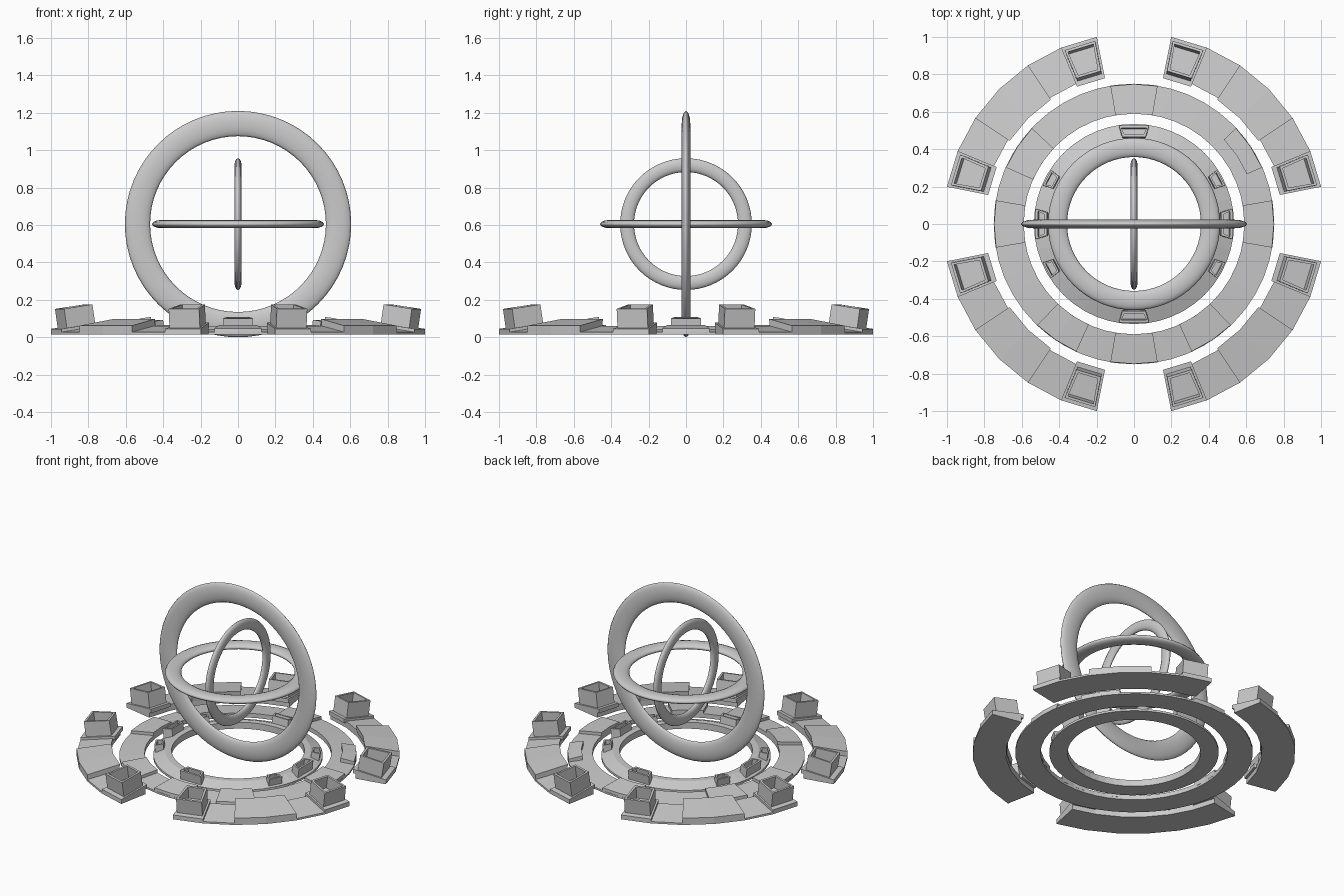
import bpy, bmesh
from math import sin, cos, radians, pi

if "Cube" in bpy.data.objects:
    bpy.data.objects.remove(bpy.data.objects["Cube"])


def finish(bm, name):
    bmesh.ops.recalc_face_normals(bm, faces=bm.faces)
    me = bpy.data.meshes.new(name)
    bm.to_mesh(me)
    bm.free()
    ob = bpy.data.objects.new(name, me)
    bpy.context.collection.objects.link(ob)
    return ob


def sweep(name, profile, a0, a1, n):
    """Sweep a closed (radius, z) profile around z from a0 to a1 degrees."""
    full = abs(a1 - a0) >= 360
    bm = bmesh.new()
    rows = []
    for i in range(n if full else n + 1):
        a = radians(a0 + (a1 - a0) * i / n)
        rows.append([bm.verts.new((r * cos(a), r * sin(a), z)) for r, z in profile])
    k = len(profile)
    for i in range(n):
        p, q = rows[i], rows[(i + 1) % len(rows)]
        for j in range(k):
            bm.faces.new((p[j], q[j], q[(j + 1) % k], p[(j + 1) % k]))
    if not full:
        bm.faces.new(rows[0])
        bm.faces.new(rows[-1])
    return finish(bm, name)


def tray(name, angle, r, z, depth, w_in, w_out, height, wall, sink, tilt):
    """Open-topped tapered box, leaning outward by tilt degrees."""
    a, t = radians(angle), radians(tilt)

    def place(u, v, w):
        rr = r + u * cos(t) + w * sin(t)
        zz = z - u * sin(t) + w * cos(t)
        return (rr * cos(a) - v * sin(a), rr * sin(a) + v * cos(a), zz)

    def loop(bm, m, w):
        d = depth / 2 - m
        return [bm.verts.new(place(u, v, w)) for u, v in
                ((-d, -w_in + m), (d, -w_out + m), (d, w_out - m), (-d, w_in - m))]

    bm = bmesh.new()
    loops = [loop(bm, 0, 0), loop(bm, 0, height),
             loop(bm, wall, height), loop(bm, wall, height - sink)]
    for p, q in zip(loops, loops[1:]):
        for j in range(4):
            bm.faces.new((p[j], p[(j + 1) % 4], q[(j + 1) % 4], q[j]))
    bm.faces.new(loops[0])
    bm.faces.new(loops[-1])
    return finish(bm, name)


def hoop(name, outer, inner, half, rot):
    """Flattened smooth torus."""
    bpy.ops.mesh.primitive_torus_add(
        major_segments=64, minor_segments=12,
        major_radius=(outer + inner) / 2, minor_radius=(outer - inner) / 2)
    ob = bpy.context.object
    ob.name = name
    ob.scale.z = half / ((outer - inner) / 2)
    ob.rotation_euler = rot
    ob.location.z = 0.605
    bpy.ops.object.shade_smooth_by_angle(angle=radians(40))


# Three nested hoops
hoop("large_hoop", 0.605, 0.47, 0.023, (pi / 2, 0, 0))
hoop("level_hoop", 0.46, 0.358, 0.022, (0, 0, 0))
hoop("small_hoop", 0.352, 0.278, 0.019, (0, pi / 2, 0))

# Outer ring: four arcs with raised panels and open planters
STEP = 11.25
arc = [(0.81, 0.015), (1.02, 0.015), (1.02, 0.028), (0.81, 0.06)]
panel = [(0.805, 0.05), (1.02, 0.025), (1.02, 0.062), (0.80, 0.098)]
pad = [(0.795, 0.05), (1.02, 0.025), (1.02, 0.045), (0.795, 0.078)]
for q in range(4):
    b = q * 90
    sweep("outer_arc", arc, b + STEP, b + 7 * STEP, 6)
    sweep("outer_panel", panel, b + 3 * STEP, b + 5 * STEP, 2)
    for s in (1, 6):
        sweep("planter_pad", pad, b + s * STEP, b + (s + 1) * STEP, 1)
        tray("planter", b + (s + 0.5) * STEP, 0.90, 0.06, 0.165,
             0.068, 0.085, 0.105, 0.014, 0.085, 8.5)

# Middle ring with raised panels
sweep("middle_ring", [(0.59, 0.015), (0.75, 0.015), (0.75, 0.028), (0.59, 0.045)],
      0, 360, 48)
for a in (0, 33.5, 90, 146.5, 180, 236, 270, 304):
    ri = 0.66 if a == 33.5 else 0.59
    sweep("middle_panel", [(ri, 0.03), (0.75, 0.02), (0.748, 0.048), (ri, 0.066)],
          a - 9.7, a + 9.7, 2)

# Inner ring with small trays
sweep("inner_ring", [(0.42, 0.015), (0.535, 0.015), (0.535, 0.03),
                     (0.46, 0.06), (0.42, 0.06)], 0, 360, 48)
for a in (0, 90, 180, 270):
    tray("inner_tray", a, 0.487, 0.04, 0.06, 0.062, 0.08, 0.065, 0.012, 0.04, 8)
for a in (28, 152, 208, 332):
    tray("small_tray", a, 0.493, 0.04, 0.055, 0.036, 0.046, 0.05, 0.01, 0.03, 8)
